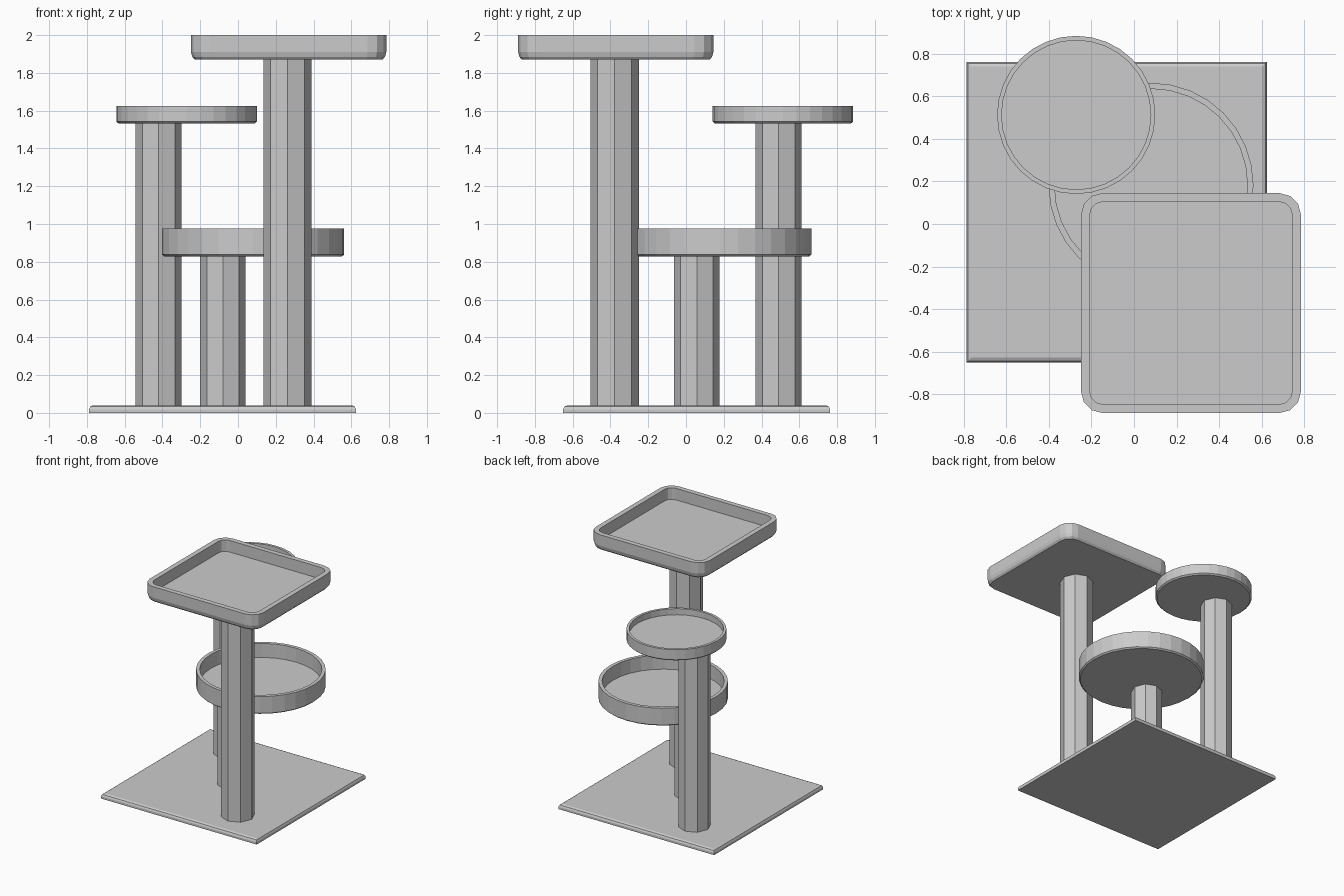
import bpy, bmesh
from math import sin, cos, pi

if "Cube" in bpy.data.objects:
    bpy.data.objects.remove(bpy.data.objects["Cube"])


def loft(name, rings):
    """Skin a stack of closed outlines and cap both ends."""
    bm = bmesh.new()
    loops = [[bm.verts.new(p) for p in ring] for ring in rings]
    n = len(loops[0])
    for a, b in zip(loops, loops[1:]):
        for i in range(n):
            j = (i + 1) % n
            bm.faces.new((a[i], a[j], b[j], b[i]))
    bm.faces.new(loops[0][::-1])
    bm.faces.new(loops[-1])
    bmesh.ops.recalc_face_normals(bm, faces=bm.faces)
    mesh = bpy.data.meshes.new(name)
    bm.to_mesh(mesh)
    bm.free()
    ob = bpy.data.objects.new(name, mesh)
    bpy.context.collection.objects.link(ob)
    return ob


def circle(cx, cy, r, z, n):
    return [(cx + r * cos(2 * pi * i / n), cy + r * sin(2 * pi * i / n), z)
            for i in range(n)]


def rounded_square(cx, cy, half, radius, z, seg=3):
    pts = []
    for k in range(4):
        mid = pi / 4 + k * pi / 2
        sx, sy = (1 if cos(mid) > 0 else -1), (1 if sin(mid) > 0 else -1)
        for s in range(seg + 1):
            a = k * pi / 2 + s / seg * pi / 2
            pts.append((cx + sx * (half - radius) + radius * cos(a),
                        cy + sy * (half - radius) + radius * sin(a), z))
    return pts


def post(name, cx, cy, r, top):
    loft(name, [circle(cx, cy, r, z, 8) for z in (0.03, top)])


def round_tray(name, cx, cy, r, bottom, top, wall, floor):
    profile = [(r - 0.012, bottom), (r, bottom + 0.01), (r, top),
               (r - wall, top), (r - wall, floor)]
    loft(name, [circle(cx, cy, q, z, 32) for q, z in profile])


# Base board with softened top edge
bx, by, h = -0.082, 0.056, 0.707
loft("base_board", [
    [(bx + sx * (h - d), by + sy * (h - d), z)
     for sx, sy in ((-1, -1), (1, -1), (1, 1), (-1, 1))]
    for d, z in ((0, 0), (0, 0.018), (0.007, 0.033), (0.022, 0.04))])

# Posts
post("tall_post", 0.262, -0.378, 0.128, 1.88)
post("short_post", -0.08, 0.057, 0.12, 0.835)
post("middle_post", -0.42, 0.49, 0.122, 1.54)

# Round trays
round_tray("low_round_tray", 0.08, 0.182, 0.482, 0.828, 0.975, 0.028, 0.86)
round_tray("high_round_tray", -0.272, 0.513, 0.372, 1.532, 1.625, 0.021, 1.575)

# Square top tray with rounded corners
tx, ty = 0.268, -0.372
loft("square_top_tray", [
    rounded_square(tx, ty, half, rad, z)
    for half, rad, z in ((0.497, 0.085, 1.87), (0.51, 0.095, 1.885),
                         (0.517, 0.1, 1.91), (0.517, 0.1, 2.0),
                         (0.476, 0.06, 2.0), (0.476, 0.06, 1.905))])
